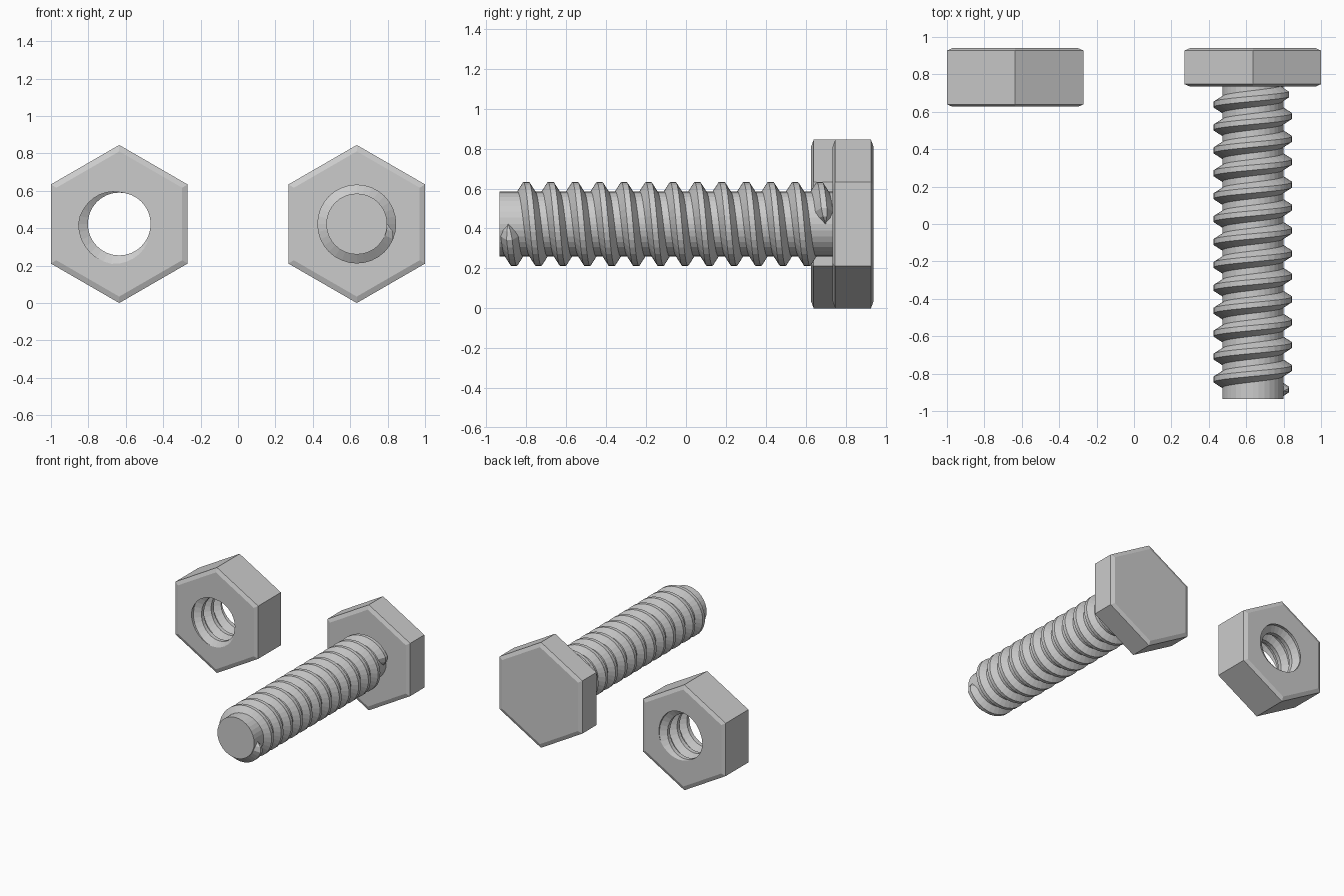
import bpy, bmesh
from math import sin, cos, pi, radians

if "Cube" in bpy.data.objects:
    bpy.data.objects.remove(bpy.data.objects["Cube"])

N = 32                      # segments per turn
P = 0.1225                  # thread pitch
CZ = 0.4225                 # axis height
BX, NX = 0.635, -0.635      # bolt and nut axis positions
CREST, BASE = 0.014, 0.045  # half widths of the thread profile


def finish(bm, name):
    bmesh.ops.recalc_face_normals(bm, faces=bm.faces)
    me = bpy.data.meshes.new(name)
    bm.to_mesh(me)
    bm.free()
    ob = bpy.data.objects.new(name, me)
    bpy.context.collection.objects.link(ob)
    return ob


def polar(cx, a, r, y):
    return (cx + r * cos(a), y, CZ - r * sin(a))


def skin(bm, cx, rings, sides, off=0.0):
    """Loft (radius, y) rings around the axis; returns the vertex loops."""
    loops = [[bm.verts.new(polar(cx, 2 * pi * j / sides + off, r, y)) for j in range(sides)]
             for r, y in rings]
    for p, q in zip(loops, loops[1:]):
        for j in range(sides):
            k = (j + 1) % sides
            bm.faces.new((p[j], p[k], q[k], q[j]))
    return loops


def hex_rings(y0, y1):
    big, small, d = 0.4225, 0.388, 0.013
    return [(small, y0), (big, y0 + d), (big, y1 - d), (small, y1)]


def capped(name, cx, rings, sides, off=0.0):
    bm = bmesh.new()
    loops = skin(bm, cx, rings, sides, off)
    bm.faces.new(loops[0])
    bm.faces.new(loops[-1])
    return finish(bm, name)


# Bolt head and plain core
capped("bolt_head", BX, hex_rings(0.735, 0.94), 6, pi / 2)
capped("bolt_shaft", BX, [(0.163, -0.935), (0.163, 0.75)], N)

# Bolt thread: tapered trapezoid swept along 13 turns
bm = bmesh.new()
turns, y_start = 13, -0.8925
steps = turns * N
prev = None
for i in range(steps + 1):
    t = min(1.0, min(i, steps - i) / 1.5)
    t = max(t, 0.02)
    a, y = 2 * pi * i / N, y_start + P * i / N
    prof = [(0.155, -BASE - 0.004), (0.163 + 0.048 * t, -CREST),
            (0.163 + 0.048 * t, CREST), (0.155, BASE + 0.004)]
    ring = [bm.verts.new(polar(BX, a, r, y + w * t)) for r, w in prof]
    if prev:
        for k in range(4):
            m = (k + 1) % 4
            bm.faces.new((prev[k], prev[m], ring[m], ring[k]))
    else:
        bm.faces.new(ring)
    prev = ring
bm.faces.new(prev)
finish(bm, "bolt_thread")

# Nut: hexagonal shell with a threaded bore clipped at both end planes
Y0, Y1 = 0.627, 0.94
R_IN, R_OUT = 0.168, 0.217
PHASE = 0.64 - P / 2


def bore_radius(d):
    d = abs((d + P / 2) % P - P / 2)
    f = (BASE - d) / (BASE - CREST)
    return R_IN + (R_OUT - R_IN) * max(0.0, min(1.0, f))


bm = bmesh.new()
skin(bm, NX, hex_rings(Y0, Y1), 6, pi / 2)
cols = []
for j in range(N + 1):
    a = 2 * pi * j / N
    centre = PHASE + P * j / N
    col = []
    for k in range(-3, 6):
        for w in (-BASE, -CREST, CREST, BASE):
            y = min(Y1, max(Y0, centre + k * P + w))
            col.append(bm.verts.new(polar(NX, a, bore_radius(y - centre), y)))
    cols.append(col)
for p, q in zip(cols, cols[1:]):
    for k in range(len(p) - 1):
        bm.faces.new((p[k], p[k + 1], q[k + 1], q[k]))
bmesh.ops.remove_doubles(bm, verts=bm.verts, dist=0.0002)
loose = [e for e in bm.edges if not e.link_faces]
bmesh.ops.delete(bm, geom=loose, context='EDGES')

# Nut end faces between the hexagon and the bore
for y in (Y0, Y1):
    rim = [e for e in bm.edges if e.is_boundary and all(abs(v.co.y - y) < 1e-4 for v in e.verts)]
    bmesh.ops.triangle_fill(bm, edges=rim, use_beauty=True, normal=(0, 1, 0))
finish(bm, "hex_nut")
